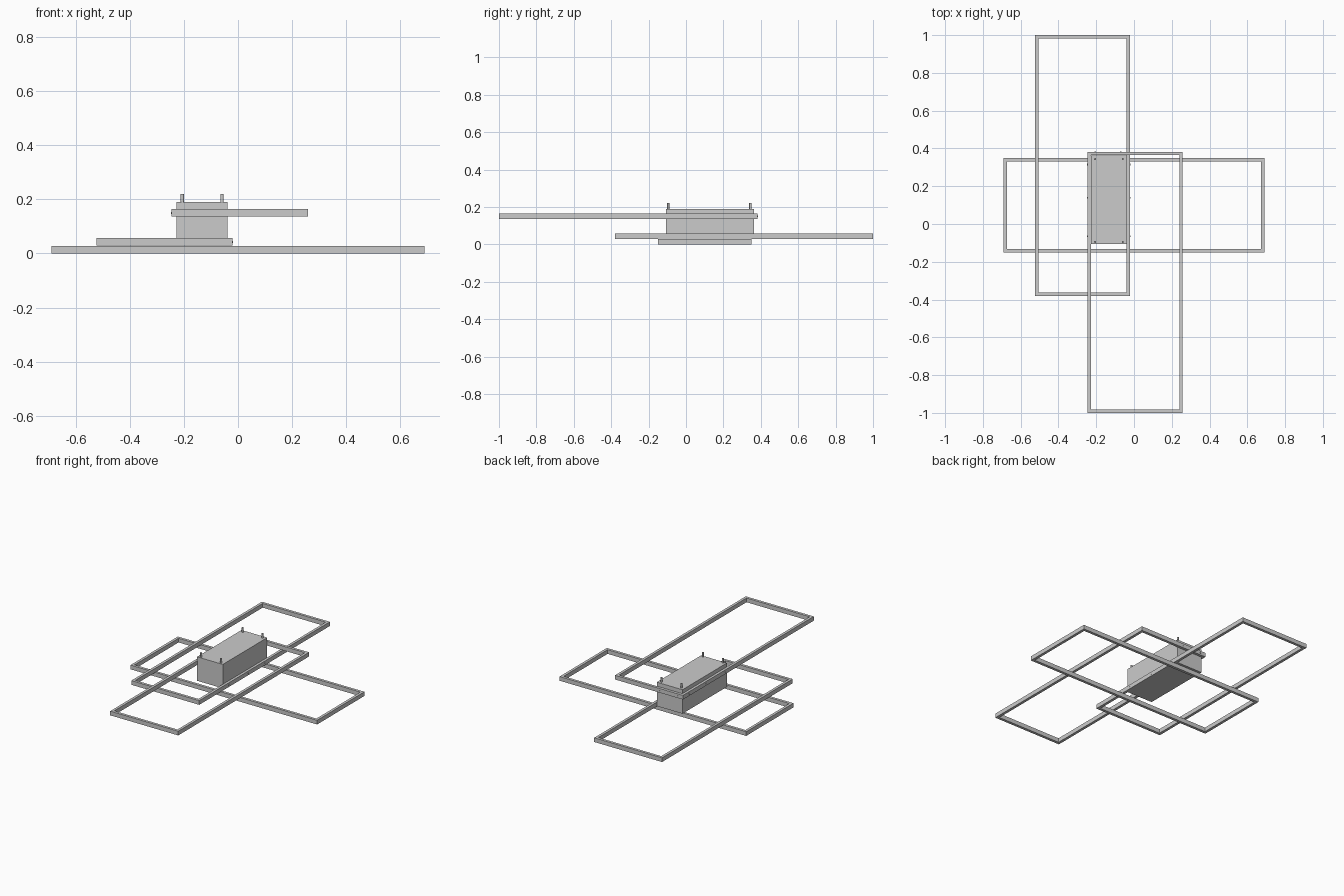
import bpy, bmesh
from mathutils import Matrix

if "Cube" in bpy.data.objects:
    bpy.data.objects.remove(bpy.data.objects["Cube"])

RAIL = 0.018   # rail width
H = 0.028      # rail height


def finish(bm, name):
    bmesh.ops.recalc_face_normals(bm, faces=bm.faces)
    me = bpy.data.meshes.new(name)
    bm.to_mesh(me)
    bm.free()
    ob = bpy.data.objects.new(name, me)
    bpy.context.collection.objects.link(ob)
    return ob


def box(name, x0, x1, y0, y1, z0, z1):
    bm = bmesh.new()
    m = Matrix.Translation(((x0 + x1) / 2, (y0 + y1) / 2, (z0 + z1) / 2))
    m = m @ Matrix.Diagonal((x1 - x0, y1 - y0, z1 - z0, 1))
    bmesh.ops.create_cube(bm, size=1, matrix=m)
    return finish(bm, name)


def frame(name, x0, x1, y0, y1, z0):
    # mitred rectangular ring, extruded upwards
    bm = bmesh.new()

    def ring(i):
        return [bm.verts.new((x, y, z0)) for x, y in
                ((x0 + i, y0 + i), (x1 - i, y0 + i), (x1 - i, y1 - i), (x0 + i, y1 - i))]
    a, b = ring(0), ring(RAIL)
    faces = [bm.faces.new((a[k], a[(k + 1) % 4], b[(k + 1) % 4], b[k])) for k in range(4)]
    ext = bmesh.ops.extrude_face_region(bm, geom=faces, use_keep_orig=True)
    top = [v for v in ext["geom"] if isinstance(v, bmesh.types.BMVert)]
    bmesh.ops.translate(bm, verts=top, vec=(0, 0, H))
    return finish(bm, name)


def pin(name, loc, radius, length, axis="Z"):
    bm = bmesh.new()
    rot = {"Z": Matrix(), "X": Matrix.Rotation(1.5707963, 4, "Y"),
           "Y": Matrix.Rotation(1.5707963, 4, "X")}[axis]
    bmesh.ops.create_cone(bm, cap_ends=True, segments=16, radius1=radius, radius2=radius,
                          depth=length, matrix=Matrix.Translation(loc) @ rot)
    ob = finish(bm, name)
    bpy.context.view_layer.objects.active = ob
    ob.select_set(True)
    bpy.ops.object.shade_smooth_by_angle()
    ob.select_set(False)
    return ob


# three overlapping rectangular light frames
frame("lower_frame", -0.69, 0.69, -0.15, 0.35, 0.0)
frame("middle_frame", -0.523, -0.021, -0.38, 1.0, 0.029)
frame("upper_frame", -0.245, 0.258, -1.0, 0.382, 0.136)

# ceiling housing held between the middle and upper frames
box("ceiling_housing", -0.228, -0.038, -0.106, 0.363, 0.03, 0.19)

# mounting studs on the housing
for x in (-0.206, -0.059):
    for y in (-0.095, 0.344):
        pin("mounting_stud", (x, y, 0.202), 0.006, 0.036)

# small screw heads fixing the rails to the housing
for y in (-0.065, 0.138, 0.315):
    pin("side_screw", (-0.021, y, 0.043), 0.004, 0.006, "X")
    pin("side_screw", (-0.245, y, 0.15), 0.004, 0.006, "X")
for x in (-0.205, -0.07):
    pin("back_screw", (x, 0.382, 0.15), 0.004, 0.006, "Y")
